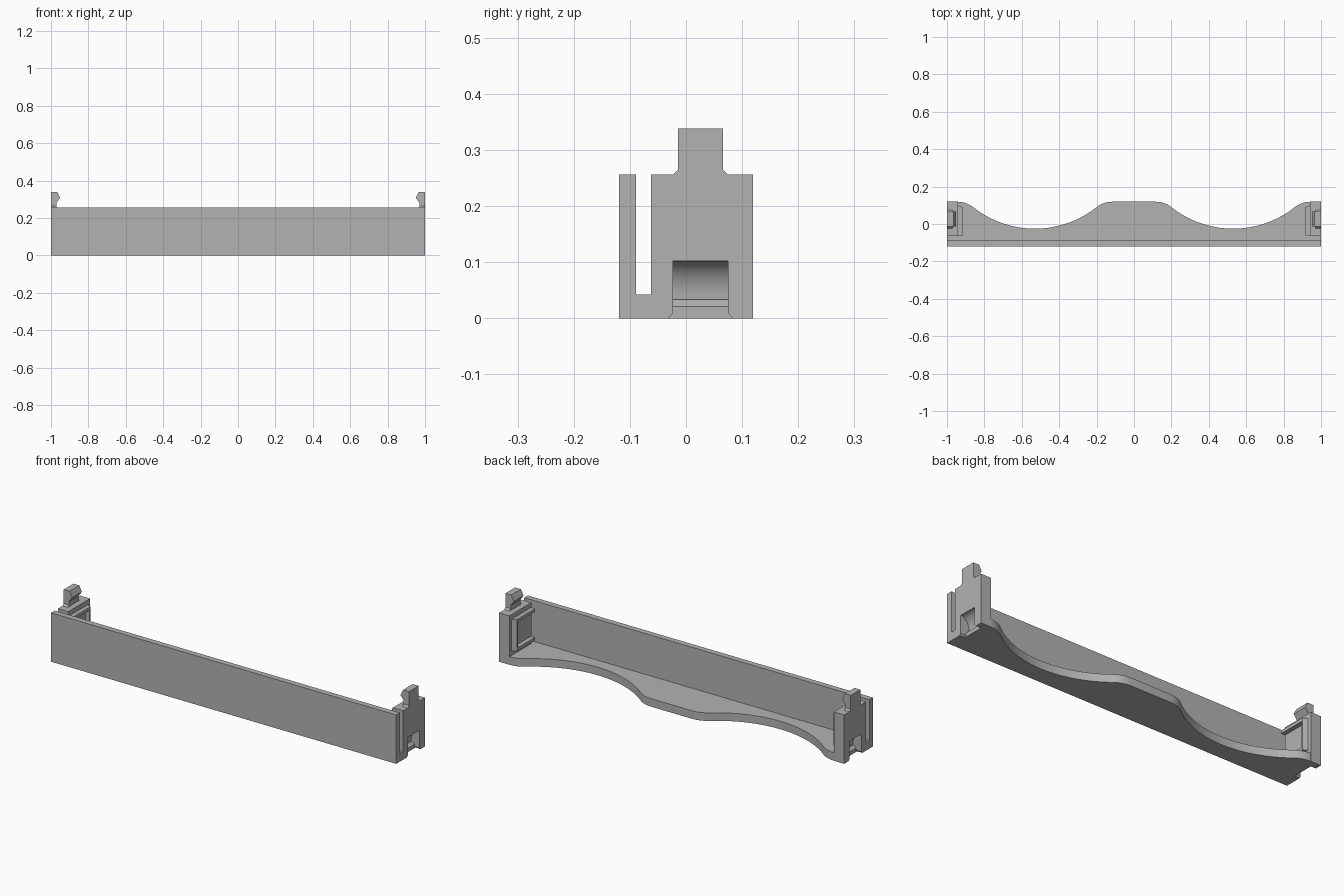
import bpy, bmesh
from math import sin, cos, pi, atan, sqrt
from mathutils import Vector

cube = bpy.data.objects.get("Cube")
if cube:
    bpy.data.objects.remove(cube, do_unlink=True)

grey = bpy.data.materials.new("plain grey")
grey.use_nodes = True
grey.diffuse_color = (0.45, 0.45, 0.45, 1)
grey.node_tree.nodes["Principled BSDF"].inputs["Base Color"].default_value = grey.diffuse_color


def prism(name, pts, axis, lo, hi, side=1):
    """Extrude a 2D outline along an axis; side=-1 mirrors it in x."""
    place = {"x": lambda a, b, c: (c, a, b),
             "y": lambda a, b, c: (a, c, b),
             "z": lambda a, b, c: (a, b, c)}[axis]
    bm = bmesh.new()
    face = bm.faces.new([bm.verts.new(place(a, b, lo)) for a, b in pts])
    step = Vector(place(0, 0, hi - lo))
    new = bmesh.ops.extrude_face_region(bm, geom=[face], use_keep_orig=True)["geom"]
    bmesh.ops.translate(bm, vec=step, verts=[v for v in new if isinstance(v, bmesh.types.BMVert)])
    for v in bm.verts:
        v.co.x *= side
    bmesh.ops.recalc_face_normals(bm, faces=bm.faces)
    mesh = bpy.data.meshes.new(name)
    bm.to_mesh(mesh)
    bm.free()
    mesh.materials.append(grey)
    ob = bpy.data.objects.new(name, mesh)
    bpy.context.collection.objects.link(ob)
    return ob


def box(name, x, y, z, side=1):
    return prism(name, [(x[0], y[0]), (x[1], y[0]), (x[1], y[1]), (x[0], y[1])], "z", *z, side)


def combine(target, tool, operation):
    mod = target.modifiers.new("combine", "BOOLEAN")
    mod.operation, mod.solver, mod.object = operation, "EXACT", tool
    bpy.context.view_layer.objects.active = target
    bpy.ops.object.modifier_apply(modifier=mod.name)
    bpy.data.objects.remove(tool, do_unlink=True)


# Floor outline: two wide scallops with rounded shoulders along the back
FRONT, BACK, CENTRE, LOW, R = -0.119, 0.119, 0.53, -0.025, 0.53
SLOPE = atan(0.33 / sqrt(R * R - 0.33 ** 2))
join_y = LOW + R * (1 - cos(SLOPE))
r = (BACK - join_y) / (1 - cos(SLOPE))
reach = R * sin(SLOPE) + r * sin(SLOPE)
half = []
for i in range(7):
    t = SLOPE * i / 6
    half.append((reach - r * sin(t), BACK - r + r * cos(t)))
for i in range(1, 19):
    t = SLOPE * (1 - i / 18)
    half.append((R * sin(t), LOW + R * (1 - cos(t))))
scallop = half + [(-x, y) for x, y in reversed(half[:-1])]
right = [(CENTRE + x, y) for x, y in scallop]
left = [(-x, y) for x, y in reversed(right)]
outline = [(-1, FRONT), (1, FRONT), (1, BACK)] + right + left + [(-1, BACK)]
tray = prism("tray_body", outline, "z", 0, 0.042)

# Tall front panel
combine(tray, box("front_panel", (-1, 1), (FRONT, -0.089), (0, 0.256)), "UNION")

# Pocket profile: straight mouth, sloped lip, then a curved ceiling
pocket = [(1.02, -0.02), (0.97, -0.02), (0.97, 0.021), (0.955, 0.033)]
pocket += [(1 - 0.05 * cos(t), 0.033 + 0.069 * sin(t)) for t in [pi / 2 * i / 10 for i in range(11)]]
pocket += [(1.02, 0.102)]

for side, word in ((1, "left"), (-1, "right")):
    # End wall with its snap pocket and flared pocket mouth
    combine(tray, box("end_wall", (0.94, 1), (-0.062, BACK), (0, 0.256), side), "UNION")
    combine(tray, prism("pocket_cutter", pocket, "y", -0.023, 0.075, side), "DIFFERENCE")
    mouth = [(-0.041, -0.01), (0.093, -0.01), (0.075, 0.009), (-0.023, 0.009)]
    combine(tray, prism("mouth_cutter", mouth, "x", 0.97, 1.02, side), "DIFFERENCE")

    # Snap tab with an inward hook, on a flared foot
    hook = [(0.97, 0.256), (1, 0.256), (1, 0.338), (0.966, 0.338),
            (0.951, 0.308), (0.97, 0.282)]
    prism(word + "_snap_tab", hook, "y", -0.014, 0.066, side)
    foot = [(-0.023, 0.256), (0.075, 0.256), (0.066, 0.265), (-0.014, 0.265)]
    prism(word + "_tab_foot", foot, "x", 0.97, 1, side)

    # U-shaped guide on the inner face: two rails and a slanted back bar
    for label, z in (("lower", 0.065), ("upper", 0.215)):
        rail = [(0.94, -0.062), (0.94, 0.1), (0.917, 0.09), (0.917, -0.062)]
        prism(f"{word}_{label}_guide_rail", rail, "z", z, z + 0.016, side)
    bar = [(0.94, 0.08), (0.94, 0.1), (0.917, 0.09), (0.917, 0.08)]
    prism(word + "_guide_back_bar", bar, "z", 0.081, 0.215, side)

# Smooth the curved edges, keep corners crisp
bpy.ops.object.select_all(action="DESELECT")
tray.select_set(True)
bpy.context.view_layer.objects.active = tray
bpy.ops.object.shade_smooth_by_angle(angle=pi / 7)
